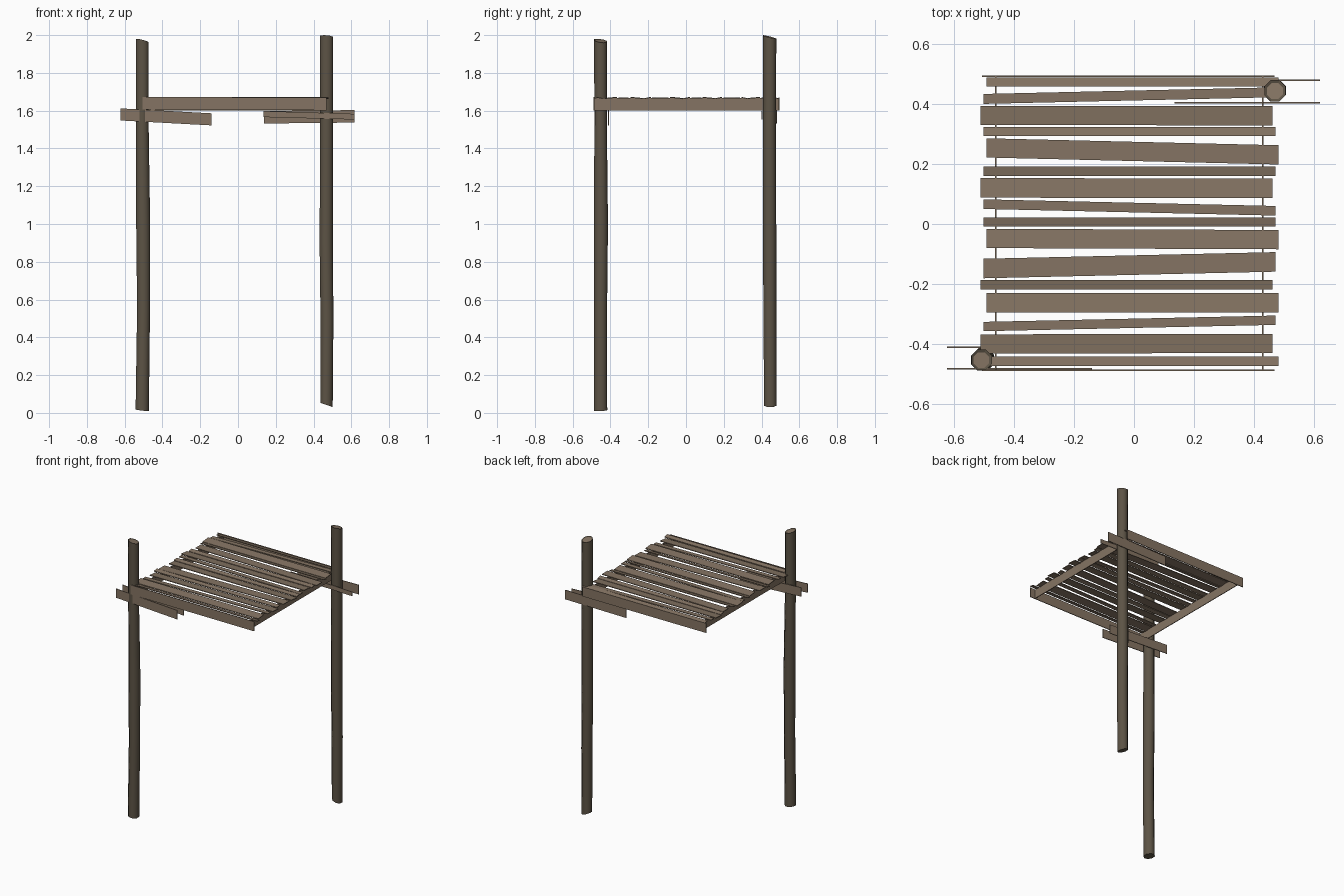
import bpy, bmesh, math

if "Cube" in bpy.data.objects:
    bpy.data.objects.remove(bpy.data.objects["Cube"])


def material(name, rgb):
    m = bpy.data.materials.new(name)
    m.diffuse_color = (*rgb, 1)
    m.use_nodes = True
    m.node_tree.nodes["Principled BSDF"].inputs["Base Color"].default_value = m.diffuse_color
    return m


PLANK = material("weathered plank", (0.235, 0.175, 0.125))
BARK = material("dark bark", (0.108, 0.087, 0.060))


def add_object(name, bm, mats):
    bmesh.ops.recalc_face_normals(bm, faces=bm.faces)
    me = bpy.data.meshes.new(name)
    bm.to_mesh(me)
    bm.free()
    for m in mats:
        me.materials.append(m)
    ob = bpy.data.objects.new(name, me)
    bpy.context.collection.objects.link(ob)
    return ob


def prism(name, corners, offset):
    """Thin board: four corners extruded by an offset."""
    bm = bmesh.new()
    a = [bm.verts.new(c) for c in corners]
    b = [bm.verts.new([p + q for p, q in zip(c, offset)]) for c in corners]
    bm.faces.new(a)
    bm.faces.new(b)
    for i in range(4):
        j = (i + 1) % 4
        bm.faces.new((a[i], a[j], b[j], b[i]))
    return add_object(name, bm, [PLANK])


def board_x(name, y, x0, x1, left, right, t=0.005):
    """Upright board along x; left and right are (low, high) z at its ends."""
    y -= t / 2
    prism(name, [(x0, y, left[0]), (x1, y, right[0]),
                 (x1, y, right[1]), (x0, y, left[1])], (0, t, 0))


def post(name, rings, cut_top, cut_bottom, sides=8):
    """Crooked log; rings are (x, y, z, radius), cuts are end slopes in x, y."""
    bm = bmesh.new()
    loops = []
    for k, (x, y, z, r) in enumerate(rings):
        slope = cut_bottom if k == 0 else cut_top if k == len(rings) - 1 else (0, 0)
        loop = []
        for i in range(sides):
            a = math.tau * (i + 0.5) / sides
            dx, dy = r * math.cos(a), r * math.sin(a)
            loop.append(bm.verts.new((x + dx, y + dy, z + dx * slope[0] + dy * slope[1])))
        loops.append(loop)
    for lo, hi in zip(loops, loops[1:]):
        for i in range(sides):
            j = (i + 1) % sides
            bm.faces.new((lo[i], lo[j], hi[j], hi[i])).smooth = True
    bm.faces.new(loops[0])
    top = bm.faces.new(loops[-1])
    bm.normal_update()
    # pale heartwood set slightly into the cut end
    bmesh.ops.inset_region(bm, faces=[top], thickness=0.009, depth=-0.004)
    top.material_index = 1
    add_object(name, bm, [BARK, PLANK])


# Two crooked posts at opposite corners
post("front_left_post",
     [(-0.507, -0.452, 0.014, 0.038), (-0.500, -0.452, 0.55, 0.037),
      (-0.502, -0.450, 1.0, 0.040), (-0.506, -0.452, 1.5, 0.036),
      (-0.507, -0.452, 1.97, 0.037)], (-0.25, -0.15), (-0.12, 0.05))
post("back_right_post",
     [(0.469, 0.446, 0.042, 0.035), (0.471, 0.444, 0.5, 0.037),
      (0.467, 0.443, 0.9, 0.038), (0.469, 0.442, 1.5, 0.037),
      (0.469, 0.443, 1.99, 0.038)], (-0.08, -0.25), (-0.35, 0))

# Roof slats: x shift, centre y at left, centre y at right, width
SLATS = [
    (0.01, 0.472, 0.472, 0.030), (0, 0.416, 0.438, 0.033),
    (-0.01, 0.361, 0.360, 0.064), (0, 0.308, 0.308, 0.030),
    (0.01, 0.253, 0.230, 0.064), (0, 0.175, 0.175, 0.031),
    (-0.01, 0.120, 0.119, 0.065), (0, 0.066, 0.044, 0.032),
    (0, 0.006, 0.006, 0.030), (0.01, -0.048, -0.052, 0.064),
    (0, -0.148, -0.126, 0.065), (-0.01, -0.202, -0.202, 0.031),
    (0.01, -0.262, -0.262, 0.066), (0, -0.341, -0.320, 0.031),
    (-0.01, -0.399, -0.397, 0.064), (0.01, -0.456, -0.457, 0.032)]
for n, (dx, yl, yr, w) in enumerate(SLATS):
    x0, x1, h, z = -0.50 + dx, 0.47 + dx, w / 2, 1.665
    tilt = 0.003 * (n % 3 - 1)
    prism(f"roof_slat_{n + 1}",
          [(x0, yl - h, z - tilt), (x1, yr - h, z - tilt),
           (x1, yr + h, z + tilt), (x0, yl + h, z + tilt)], (0, 0, 0.005))

# Roof frame
board_x("front_frame_board", -0.486, -0.505, 0.468, (1.605, 1.672), (1.602, 1.670))
board_x("back_frame_board", 0.492, -0.505, 0.468, (1.602, 1.670), (1.602, 1.670))
for name, x in (("left_frame_board", -0.463), ("right_frame_board", 0.426)):
    prism(name, [(x, -0.485, 1.602), (x, 0.49, 1.602),
                 (x, 0.49, 1.666), (x, -0.485, 1.666)], (0.005, 0, 0))

# Support boards clamped either side of each post
LEFT, RIGHT = (1.548, 1.612), (1.522, 1.586)
board_x("left_outer_support", -0.482, -0.622, -0.140, LEFT, RIGHT)
board_x("left_inner_support", -0.410, -0.622, -0.140, LEFT, RIGHT)
board_x("right_outer_support", 0.478, 0.137, 0.618, (1.532, 1.598), (1.537, 1.603))
board_x("right_inner_support", 0.403, 0.135, 0.618, (1.566, 1.598), (1.553, 1.583))
